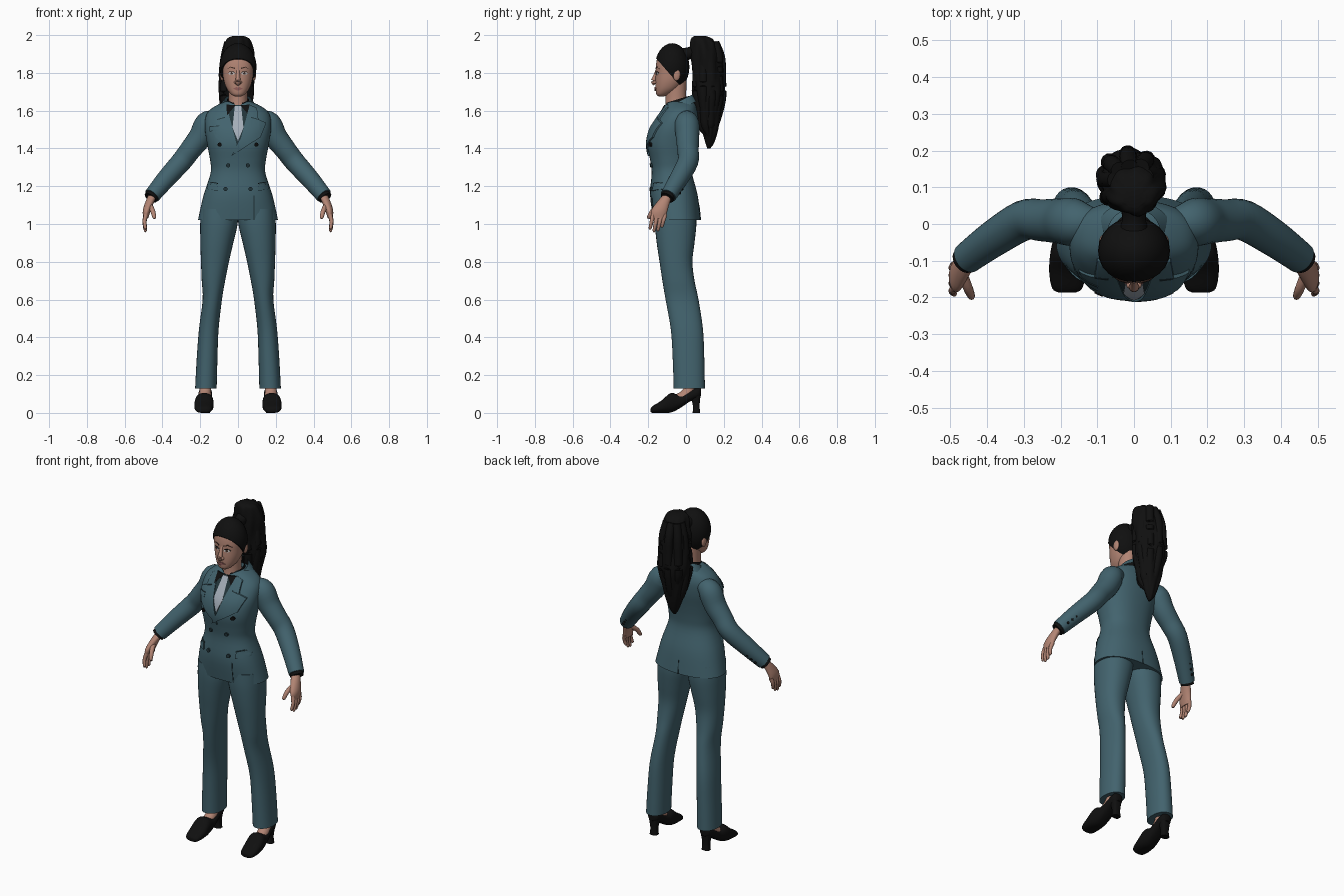
import bpy, bmesh, math, random
from mathutils import Vector, Matrix
from mathutils.bvhtree import BVHTree

if "Cube" in bpy.data.objects:
    bpy.data.objects.remove(bpy.data.objects["Cube"])
random.seed(4)


def material(name, r, g, b):
    m = bpy.data.materials.new(name)
    m.use_nodes = True
    m.diffuse_color = (r, g, b, 1)
    node = next(n for n in m.node_tree.nodes if n.type == 'BSDF_PRINCIPLED')
    node.inputs["Base Color"].default_value = (r, g, b, 1)
    node.inputs["Roughness"].default_value = 0.8
    return m


SUIT = material("teal wool", .055, .125, .155)
SEAM = material("dark teal", .016, .035, .042)
BLACK = material("soft black", .005, .005, .005)
SKIN = material("skin", .45, .235, .175)
TIE = material("silver grey", .37, .42, .48)
LIP = material("lip rose", .30, .12, .11)
WHITE = material("eye white", .6, .58, .56)
BROW = material("dark brown", .06, .03, .022)


def finish(name, bm, mat):
    bmesh.ops.recalc_face_normals(bm, faces=bm.faces[:])
    for f in bm.faces:
        f.smooth = True
    me = bpy.data.meshes.new(name)
    bm.to_mesh(me)
    bm.free()
    me.set_sharp_from_angle(angle=math.radians(42))
    me.materials.append(mat)
    ob = bpy.data.objects.new(name, me)
    bpy.context.collection.objects.link(ob)
    return ob


def pair(ob):
    """Keep the part as the left one and add its mirrored right twin."""
    name = ob.name
    ob.name = "left_" + name
    me = ob.data.copy()
    me.transform(Matrix.Scale(-1, 4, (1, 0, 0)))
    me.flip_normals()
    twin = bpy.data.objects.new("right_" + name, me)
    bpy.context.collection.objects.link(twin)


def resample(rows, steps):
    """Smooth curve through rows of numbers."""
    out = []
    for i in range(len(rows) - 1):
        a, b, c, d = (rows[max(0, min(len(rows) - 1, i + k))] for k in (-1, 0, 1, 2))
        for s in range(steps):
            t = s / steps
            out.append([q + .5 * t * (r - p + t * (2 * p - 5 * q + 4 * r - w + t * (3 * (q - r) + w - p)))
                        for p, q, r, w in zip(a, b, c, d)])
    return out + [list(rows[-1])]


def skin_rings(bm, rings, cap):
    loops = [[bm.verts.new(p) for p in ring] for ring in rings]
    n = len(loops[0])
    for lo, hi in zip(loops, loops[1:]):
        for i in range(n):
            bm.faces.new((lo[i], lo[(i + 1) % n], hi[(i + 1) % n], hi[i]))
    if cap:
        bm.faces.new(loops[0])
        bm.faces.new(loops[-1])


def loft(name, mat, rows, axis="z", n=32, power=2, tilt=0, ripple=0, cap=True, steps=4):
    """Rows: position on axis, centre x, half width, low and high of the other axis."""
    rings = []
    for t, cx, hw, lo, hi in resample(rows, steps):
        ring = []
        for i in range(n):
            a = math.tau * i / n
            k = 1 + ripple * math.sin(5 * a + 14 * t) + ripple * .6 * math.sin(9 * a - 25 * t)
            c, s = (math.copysign(abs(v) ** (2 / power), v) * k for v in (math.cos(a), math.sin(a)))
            off = s * (hi - lo) / 2
            mid = (lo + hi) / 2
            ring.append((cx + hw * c, mid + off, t + tilt * off) if axis == "z"
                        else (cx + hw * c, t + tilt * off, mid + off))
        rings.append(ring)
    bm = bmesh.new()
    skin_rings(bm, rings, cap)
    return finish(name, bm, mat)


def tube(name, mat, rows, n=20, steps=4):
    """Rows: x, y, z, radius."""
    pts = resample(rows, steps)
    rings = []
    for i, p in enumerate(pts):
        d = Vector(pts[min(i + 1, len(pts) - 1)][:3]) - Vector(pts[max(i - 1, 0)][:3])
        q = d.to_track_quat('Z', 'Y')
        rings.append([Vector(p[:3]) + q @ Vector((math.cos(a), math.sin(a), 0)) * p[3]
                      for a in (math.tau * k / n for k in range(n))])
    bm = bmesh.new()
    skin_rings(bm, rings, True)
    return finish(name, bm, mat)


def ball(name, mat, centre, size):
    bm = bmesh.new()
    bmesh.ops.create_uvsphere(bm, u_segments=24, v_segments=16, radius=1,
                              matrix=Matrix.LocRotScale(Vector(centre), None, Vector(size)))
    return finish(name, bm, mat)


def tree_of(ob):
    return BVHTree.FromPolygons([v.co for v in ob.data.vertices], [p.vertices[:] for p in ob.data.polygons])


def plate(name, mat, tree, outline, thick, side=-1):
    """Thin plate with an x, z outline, draped on a surface."""
    bm = bmesh.new()
    bm.faces.new([bm.verts.new((x, 0, z)) for x, z in outline])
    bmesh.ops.triangulate(bm, faces=bm.faces[:])
    for no, k in (((1, 0, 0), 0), ((0, 0, 1), 1)):
        vals = [p[k] for p in outline]
        for j in range(math.floor(min(vals) / .02) + 1, math.ceil(max(vals) / .02)):
            bmesh.ops.bisect_plane(bm, geom=bm.verts[:] + bm.edges[:] + bm.faces[:],
                                   plane_co=Vector(no) * j * .02, plane_no=no)
    for v in bm.verts:
        hit = tree.ray_cast(Vector((v.co.x, side, v.co.z)), Vector((0, -side, 0)))[0]
        v.co = hit or tree.find_nearest(Vector((v.co.x, side * .15, v.co.z)))[0]
    out = bmesh.ops.extrude_face_region(bm, geom=bm.faces[:])
    for v in out["geom"]:
        if isinstance(v, bmesh.types.BMVert):
            v.co.y += side * thick
    return finish(name, bm, mat)


def oval(x, z, rx, rz, n=14):
    return [(x + rx * math.cos(math.tau * i / n), z + rz * math.sin(math.tau * i / n)) for i in range(n)]


# Jacket body and collars
jacket = loft("jacket", SUIT, [
    (1.02, 0, .212, -.172, .078), (1.15, 0, .183, -.19, .062), (1.27, 0, .145, -.182, .032),
    (1.34, 0, .148, -.19, .033), (1.42, 0, .163, -.203, .045), (1.50, 0, .175, -.188, .06),
    (1.565, 0, .172, -.15, .064), (1.605, 0, .148, -.122, .058), (1.635, 0, .10, -.105, .05),
    (1.65, 0, .06, -.09, .03)], n=48, power=2.3)
loft("jacket_collar", SUIT, [(1.61, 0, .105, -.112, .062), (1.655, 0, .072, -.095, .042)],
     tilt=.5, cap=False)
loft("shirt_collar", BLACK, [(1.62, 0, .07, -.112, .032), (1.66, 0, .057, -.108, .018)],
     tilt=.3, cap=False)

# Shirt front, tie and lapels
body = tree_of(jacket)
plate("shirt_front", SEAM, body, [(-.065, 1.63), (.065, 1.63), (.012, 1.41), (-.012, 1.41)], .003)
pair(plate("collar_wing", BLACK, body, [(.012, 1.63), (.062, 1.632), (.058, 1.575)], .008))
plate("tie", TIE, body, [(-.017, 1.625), (.017, 1.625), (.012, 1.588), (.029, 1.51),
                         (0, 1.44), (-.029, 1.51), (-.012, 1.588)], .007)
for name, s, tip, thick in (("left_lapel", 1, -.035, .0095), ("right_lapel", -1, .0, .007)):
    plate(name, SUIT, body, [(s * .062, 1.632), (s * .10, 1.615), (s * .108, 1.555), (s * .15, 1.535),
                             (s * .12, 1.46), (tip, 1.36), (s * .008, 1.425)], thick)
    plate(name + "_notch", SEAM, body, [(s * .07, 1.562), (s * .108, 1.551), (s * .108, 1.556),
                                        (s * .07, 1.567)], thick + .001)

# Jacket pockets, buttons and openings
pair(plate("pocket_flap", SUIT, body, [(.105, 1.175), (.165, 1.185), (.162, 1.222), (.108, 1.212)], .009))
pair(plate("pocket_seam", SEAM, body, [(.106, 1.212), (.163, 1.222), (.163, 1.227), (.106, 1.217)], .0095))
plate("breast_pocket", SUIT, body, [(-.15, 1.49), (-.098, 1.495), (-.098, 1.518), (-.15, 1.513)], .009)
plate("breast_pocket_seam", SEAM, body, [(-.15, 1.513), (-.098, 1.518), (-.098, 1.522), (-.15, 1.517)], .0095)
for z, x, mat in ((1.42, .097, BLACK), (1.31, .052, SEAM), (1.185, .066, SEAM)):
    pair(plate("jacket_button", mat, body, oval(x, z, .011, .011), .009))
plate("front_opening", SEAM, body, [(.083, 1.02), (.087, 1.02), (.087, 1.15), (.083, 1.15)], .002)
plate("back_vent", SEAM, body, [(-.003, 1.02), (.003, 1.02), (.001, 1.10), (-.001, 1.10)], .002, 1)

# Sleeves, cuffs and sleeve buttons
pair(tube("sleeve", SUIT, [(.11, .005, 1.56, .04), (.16, .005, 1.535, .064), (.20, .008, 1.46, .062),
                           (.25, .01, 1.395, .057), (.30, .01, 1.33, .055), (.38, -.038, 1.24, .05),
                           (.455, -.093, 1.15, .043)], n=28))
pair(tube("cuff", BLACK, [(.448, -.088, 1.158, .037), (.463, -.1, 1.138, .037)]))
for t in (.6, .72, .84):
    p = Vector((.30, .01, 1.33)).lerp(Vector((.455, -.093, 1.15)), t) + Vector((.2, .9, -.35)) * .048
    pair(ball("sleeve_button", BLACK, p, (.007, .007, .007)))

# Hands
pair(loft("palm", SKIN, [(1.15, .452, .024, -.125, -.072), (1.115, .468, .023, -.155, -.085),
                         (1.07, .483, .021, -.185, -.098), (1.03, .489, .013, -.182, -.108)], n=20))
for i, length in enumerate((.062, .075, .07, .052)):
    y = -.174 + .021 * i
    pair(tube("finger", SKIN, [(.487, y, 1.05, .0115), (.495, y - .008, 1.05 - length * .6, .0105),
                               (.49, y - .016, 1.04 - length, .008), (.488, y - .017, 1.036 - length, .003)], n=10))
pair(tube("thumb", SKIN, [(.468, -.135, 1.10, .014), (.452, -.175, 1.07, .013),
                          (.443, -.197, 1.035, .01), (.442, -.2, 1.028, .003)], n=10))

# Trousers
pair(loft("trouser_leg", SUIT, [
    (1.08, .098, .098, -.165, .05), (1.0, .101, .099, -.165, .055), (.9, .112, .087, -.155, .045),
    (.8, .122, .074, -.14, .034), (.7, .13, .062, -.125, .045), (.6, .136, .051, -.108, .066),
    (.44, .155, .052, -.08, .09), (.28, .164, .055, -.07, .097), (.13, .17, .057, -.065, .10)], power=2.2))

# Feet and heeled shoes
pair(tube("ankle", SKIN, [(.172, .02, .2, .03), (.173, .02, .13, .03), (.176, -.01, .085, .033),
                          (.178, -.055, .065, .03)]))
pair(loft("shoe", BLACK, [
    (-.187, .182, .022, .004, .024), (-.175, .182, .041, 0, .037), (-.13, .181, .05, 0, .065),
    (-.08, .179, .049, .002, .105), (-.03, .176, .042, .026, .094), (.02, .174, .037, .06, .118),
    (.065, .173, .033, .08, .137), (.08, .173, .018, .09, .13)], axis="y", power=2.4))
pair(loft("shoe_heel", BLACK, [(0, .173, .024, .035, .075), (.04, .173, .021, .036, .072),
                               (.1, .173, .031, .02, .078)], n=20, power=3))

# Neck, head and ears
loft("neck", SKIN, [(1.57, 0, .058, -.12, .02), (1.65, 0, .049, -.108, .002), (1.76, 0, .052, -.11, .003)])
head = loft("head", SKIN, [
    (1.676, 0, .018, -.146, -.115), (1.687, 0, .037, -.157, -.085), (1.715, 0, .059, -.161, -.04),
    (1.755, 0, .074, -.162, -.01), (1.80, 0, .081, -.16, 0), (1.84, 0, .085, -.159, .003),
    (1.88, 0, .083, -.151, 0), (1.92, 0, .065, -.125, -.02), (1.94, 0, .03, -.10, -.05)], n=40, power=2.2)
pair(ball("ear", SKIN, (.084, -.05, 1.79), (.011, .02, .032)))

# Face details
face = tree_of(head)
tube("nose", SKIN, [(0, -.152, 1.815, .009), (0, -.164, 1.78, .011), (0, -.172, 1.755, .014),
                    (0, -.163, 1.742, .012)], n=14)
pair(ball("nostril_wing", SKIN, (.012, -.165, 1.75), (.009, .011, .008)))
pair(plate("eye", WHITE, face, oval(.034, 1.797, .017, .0075), .002))
pair(plate("iris", BROW, face, oval(.034, 1.797, .007, .007), .003))
pair(plate("upper_lash", BLACK, face, [(.015, 1.799), (.024, 1.804), (.044, 1.805), (.054, 1.80),
                                       (.044, 1.808), (.024, 1.808)], .004))
pair(plate("eyebrow", BROW, face, [(.015, 1.82), (.04, 1.828), (.06, 1.82), (.04, 1.833), (.015, 1.827)], .003))
plate("lips", LIP, face, [(-.026, 1.716), (0, 1.705), (.026, 1.716), (.009, 1.725),
                          (0, 1.722), (-.009, 1.725)], .006)

# Swept-back hair, trimmed along a sloping hairline
cap = ball("hair_cap", BLACK, (0, -.073, 1.832), (.098, .091, .125))
bm = bmesh.new()
bm.from_mesh(cap.data)
cut = bmesh.ops.bisect_plane(bm, geom=bm.verts[:] + bm.edges[:] + bm.faces[:], clear_inner=True,
                             plane_co=(0, -.155, 1.873), plane_no=(0, .75, .66))
bmesh.ops.holes_fill(bm, edges=[e for e in cut["geom_cut"] if isinstance(e, bmesh.types.BMEdge)])
bm.to_mesh(cap.data)
bm.free()
cap.data.set_sharp_from_angle(angle=math.radians(42))

# Ponytail with loose wavy locks
tube("hair_tie", BLACK, [(0, -.03, 1.89, .045), (0, .02, 1.905, .032), (0, .08, 1.92, .05)])
loft("ponytail", BLACK, [
    (1.995, 0, .03, .045, .105), (1.975, 0, .062, .027, .145), (1.9, 0, .083, .025, .182),
    (1.8, -.005, .088, .032, .198), (1.7, -.008, .092, .042, .203), (1.6, -.01, .075, .06, .188),
    (1.5, -.01, .05, .085, .17), (1.43, -.01, .025, .103, .148), (1.4, -.01, .006, .112, .128)],
     n=60, ripple=.045, steps=6)
for i in range(9):
    a = math.tau * i / 9 + .3
    rows = []
    for z, spread in ((1.96, .5), (1.88, .78), (1.78, .85), (1.68, .88), (1.6, .68), (1.52, .42)):
        k = spread + random.uniform(-.08, .08)
        rows.append((-.007 + .085 * k * math.cos(a), .118 + .078 * k * math.sin(a), z, .024))
    rows.append((rows[-1][0] * .8, .125, 1.47 + random.uniform(-.03, .03), .004))
    tube("hair_lock", BLACK, rows, n=12)
